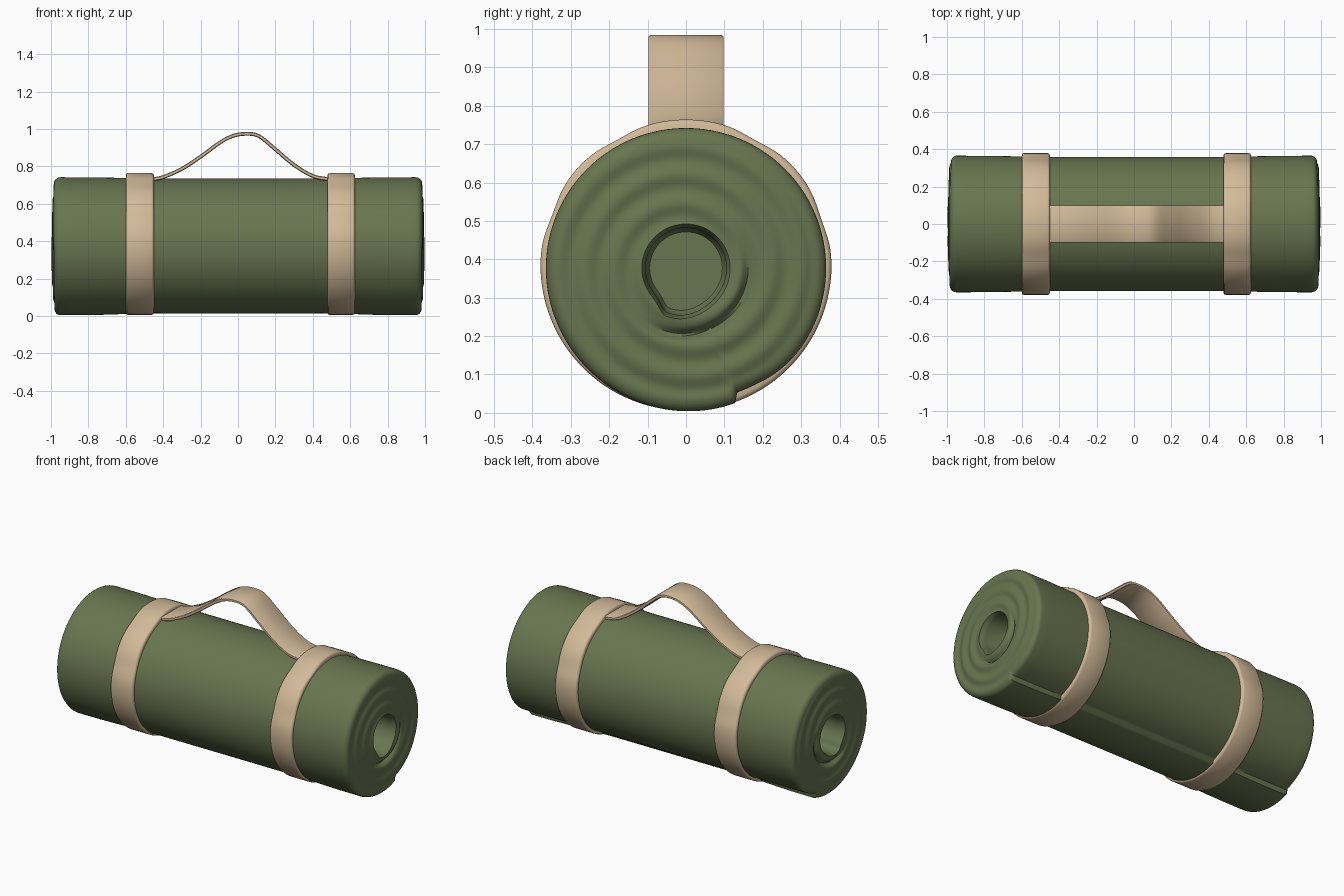
import bpy, bmesh
from math import sin, cos, pi, exp, radians, tanh
from mathutils import Vector

old = bpy.data.objects.get("Cube")
if old:
    bpy.data.objects.remove(old)

SEG = 144
AXIS_Z = 0.377


def material(name, rgb):
    m = bpy.data.materials.new(name)
    m.use_nodes = True
    m.diffuse_color = (*rgb, 1)
    bsdf = m.node_tree.nodes["Principled BSDF"]
    bsdf.inputs["Base Color"].default_value = (*rgb, 1)
    bsdf.inputs["Roughness"].default_value = 0.8
    return m


green = material("olive green", (0.138, 0.178, 0.080))
tan = material("tan webbing", (0.645, 0.490, 0.319))


def skin(name, loops, mat, cap=False, wrap=False):
    """Join closed loops of points into one smooth surface."""
    bm = bmesh.new()
    rings = [[bm.verts.new(p) for p in loop] for loop in loops]
    pairs = list(zip(rings, rings[1:])) + ([(rings[-1], rings[0])] if wrap else [])
    for a, b in pairs:
        for i in range(len(a)):
            j = (i + 1) % len(a)
            bm.faces.new((a[i], a[j], b[j], b[i]))
    if cap:
        bm.faces.new(rings[0])
        bm.faces.new(rings[-1])
    bmesh.ops.recalc_face_normals(bm, faces=bm.faces)
    mesh = bpy.data.meshes.new(name)
    bm.to_mesh(mesh)
    bm.free()
    mesh.materials.append(mat)
    ob = bpy.data.objects.new(name, mesh)
    bpy.context.collection.objects.link(ob)
    bpy.ops.object.select_all(action="DESELECT")
    ob.select_set(True)
    bpy.context.view_layer.objects.active = ob
    bpy.ops.object.shade_smooth_by_angle(angle=radians(45))
    return ob


def away(a, centre):
    """Signed angle from centre, wrapped to half a turn each way."""
    return (a - radians(centre) + pi) % (2 * pi) - pi


def outer_radius(a, x):
    """Roll radius: slimmer in the middle, with the loose edge stepping below."""
    flare = 0.5 + 0.5 * tanh((abs(x) - 0.65) / 0.12)
    d = away(a, -70)
    step = 0.009 * exp(-(d / 0.9) ** 2) if d <= 0 else -0.016 * exp(-(d / 0.35) ** 2)
    return 0.359 + 0.006 * flare + step * (0.5 + 0.5 * flare)


def hole_radius(a):
    """Tear-drop opening where the roll begins."""
    d = away(a, -112)
    return 0.105 + 0.02 * exp(-(d / (0.25 if d < 0 else 0.8)) ** 2)


def end_x(a, r):
    """End face: shallow spiral ripples and the groove round the inner turn."""
    ripple = 0.004 * cos(2 * pi * r / 0.075 - a)
    d = away(a, -55)
    groove = 0.02 * exp(-((r - 0.168 + 0.008 * d) / 0.011) ** 2) * exp(-(d / 1.15) ** 4)
    dome = 0.012 * (r / 0.33) ** 2
    return 0.994 + ripple - groove - dome


def ring(fn):
    pts = []
    for i in range(SEG):
        a = 2 * pi * i / SEG
        r, x = fn(a)
        pts.append(Vector((x, r * cos(a), AXIS_Z + r * sin(a))))
    return pts


def end_loops():
    """Hole floor, hole wall, end face and rounded rim of one end."""
    loops = [ring(lambda a: (hole_radius(a) * 0.9, 0.84)),
             ring(lambda a: (hole_radius(a), 0.86)),
             ring(lambda a: (hole_radius(a), 0.96)),
             ring(lambda a: (hole_radius(a) + 0.003, 0.975))]
    steps = 32
    for k in range(steps + 1):
        def face(a, u=k / steps):
            h, rim = hole_radius(a) + 0.01, outer_radius(a, 1) - 0.035
            r = h + (rim - h) * u
            return r, end_x(a, r)
        loops.append(ring(face))
    for k in range(1, 7):
        def rim(a, t=k / 6 * pi / 2):
            big = outer_radius(a, 1)
            x = end_x(a, big - 0.035)
            return big - 0.035 * (1 - sin(t)), x - (x - 0.95) * (1 - cos(t))
        loops.append(ring(rim))
    return loops


# Rolled mat
right = end_loops()
left = [[Vector((-p.x, p.y, p.z)) for p in loop] for loop in reversed(right)]
sides = [ring(lambda a, x=k / 10: (outer_radius(a, x), x)) for k in range(9, -10, -1)]
skin("rolled_mat", right + sides + left, green, cap=True)


# Two straps with soft edges and slight slack where the webbing bends
def strap(name, x0, x1):
    soft = 0.012
    section = [(x0, 0.335), (x0, 0.368), (x0 + 0.004, 0.376), (x0 + soft, 0.379),
               (x1 - soft, 0.379), (x1 - 0.004, 0.376), (x1, 0.368), (x1, 0.335)]
    loops = []
    for x, r in section:
        def edge(a, x=x, r=r):
            slack = sum(0.007 * exp(-(away(a, c) / 0.16) ** 2) for c in (62, 118, 20, 158))
            return r - slack + 0.008 * sin(a), x
        loops.append(ring(edge))
    return skin(name, loops, tan, wrap=True)


strap("right_strap", -0.60, -0.45)
strap("left_strap", 0.478, 0.625)


# Arched carrying handle, a flat band swept along a smooth path
path = [Vector((x, 0, z)) for x, z in (
    (-0.54, 0.735), (-0.46, 0.733), (-0.40, 0.743), (-0.30, 0.787), (-0.20, 0.852),
    (-0.10, 0.925), (-0.03, 0.962), (0.04, 0.974), (0.11, 0.963), (0.19, 0.900),
    (0.29, 0.815), (0.39, 0.753), (0.47, 0.734), (0.54, 0.735))]


def smooth_path(pts, n=5):
    out = []
    for i in range(len(pts) - 1):
        p0, p1 = pts[max(i - 1, 0)], pts[i]
        p2, p3 = pts[i + 1], pts[min(i + 2, len(pts) - 1)]
        for k in range(n):
            t = k / n
            out.append(0.5 * (2 * p1 + (p2 - p0) * t + (2 * p0 - 5 * p1 + 4 * p2 - p3) * t ** 2
                              + (3 * p1 - p0 - 3 * p2 + p3) * t ** 3))
    return out + [pts[-1]]


curve = smooth_path(path)
band = []
for i, p in enumerate(curve):
    along = (curve[min(i + 1, len(curve) - 1)] - curve[max(i - 1, 0)]).normalized()
    up = Vector((-along.z, 0, along.x))
    outline = [(-0.098, -0.006), (-0.092, -0.01), (0.092, -0.01), (0.098, -0.006),
               (0.098, 0.006), (0.092, 0.01), (-0.092, 0.01), (-0.098, 0.006)]
    band.append([p + Vector((0, y, 0)) + up * h for y, h in outline])
skin("carry_handle", band, tan, cap=True)
